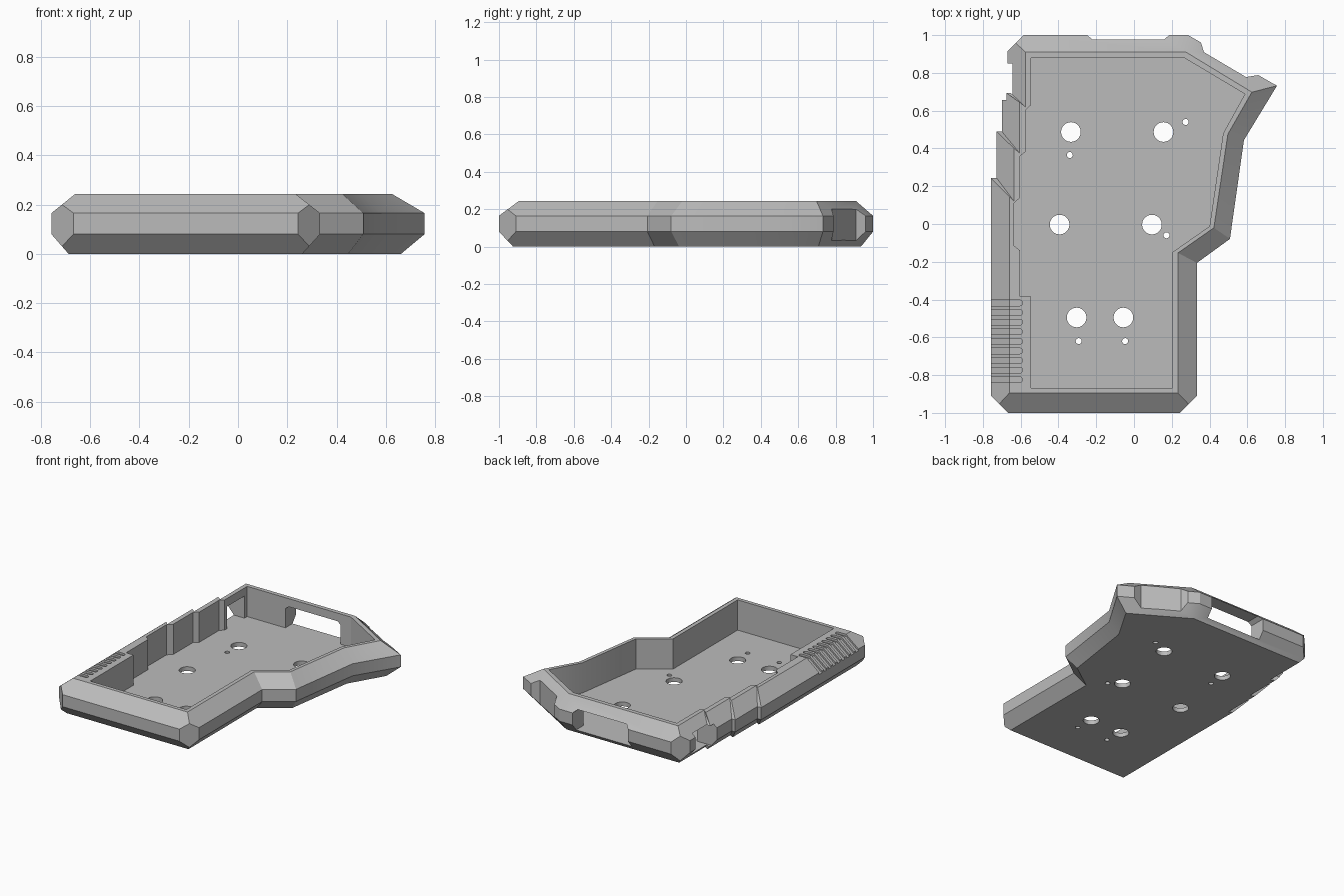
import bpy, bmesh, math
from mathutils import Vector

if "Cube" in bpy.data.objects:
    bpy.data.objects.remove(bpy.data.objects["Cube"], do_unlink=True)

HEIGHT, FLOOR = 0.243, 0.03

grey = bpy.data.materials.new("plain grey")
grey.use_nodes = True
colour = (0.5, 0.5, 0.5, 1)
grey.diffuse_color = colour
grey.node_tree.nodes["Principled BSDF"].inputs["Base Color"].default_value = colour


def finish(name, bm):
    bmesh.ops.recalc_face_normals(bm, faces=bm.faces)
    mesh = bpy.data.meshes.new(name)
    bm.to_mesh(mesh)
    bm.free()
    mesh.materials.append(grey)
    obj = bpy.data.objects.new(name, mesh)
    bpy.context.collection.objects.link(obj)
    return obj


def loft(bm, loops):
    """Skin closed loops of 3D points and cap both ends."""
    rings = [[bm.verts.new(p) for p in loop] for loop in loops]
    n = len(rings[0])
    for a, b in zip(rings, rings[1:]):
        for i in range(n):
            j = (i + 1) % n
            bm.faces.new((a[i], a[j], b[j], b[i]))
    bm.faces.new(rings[0][::-1])
    bm.faces.new(rings[-1])
    return rings


def prism(bm, outline, z0, z1):
    return loft(bm, [[(x, y, z) for x, y in outline] for z in (z0, z1)])


def circle(x, y, r, n=32):
    return [(x + r * math.cos(math.tau * i / n), y + r * math.sin(math.tau * i / n))
            for i in range(n)]


def carve(target, name, bm):
    cutter = finish(name, bm)
    cutter.hide_render = True
    mod = target.modifiers.new(name, 'BOOLEAN')
    mod.operation, mod.solver, mod.object = 'DIFFERENCE', 'EXACT', cutter
    bpy.context.view_layer.objects.active = target
    bpy.ops.object.modifier_apply(modifier=name)
    bpy.data.objects.remove(cutter, do_unlink=True)


# Shell: widest outline and the matching smaller rim outline
wide = [(-.757, -1), (.333, -1), (.333, -.206), (.508, -.079), (.582, .444),
        (.757, .732), (.286, 1), (-.67, 1), (-.67, .71), (-.70, .71),
        (-.70, .49), (-.727, .49), (-.727, .243), (-.757, .243)]
rim = [(-.66, -.895), (.233, -.895), (.233, -.153), (.423, -.02), (.497, .476),
       (.624, .698), (.275, .91), (-.575, .91), (-.575, .62), (-.605, .645),
       (-.605, .375), (-.635, .40), (-.635, .12), (-.66, .145)]


def level(t, z):
    return [(a + (c - a) * t, b + (d - b) * t, z) for (a, b), (c, d) in zip(wide, rim)]


bm = bmesh.new()
loft(bm, [level(.72, 0), level(0, .08), level(0, .165), level(1, HEIGHT)])

# Slice the three upright corners off
for point, normal in (((-.757, -.91), (-1, -1)), ((.333, -.91), (1, -1)),
                      ((-.67, .913), (-1, 1))):
    bmesh.ops.bisect_plane(bm, geom=bm.verts[:] + bm.edges[:] + bm.faces[:],
                           plane_co=(*point, 0), plane_no=(*normal, 0), clear_outer=True)
    bmesh.ops.holes_fill(bm, edges=[e for e in bm.edges if e.is_boundary])
shell = finish("case_shell", bm)

# Inner tray
cavity = [(-.545, -.868), (.205, -.868), (.205, -.148), (.40, -.012), (.472, .48),
          (.587, .688), (.265, .88), (-.545, .88), (-.545, .63), (-.572, .605),
          (-.572, .385), (-.603, .36), (-.603, .14), (-.635, .11), (-.635, -.115),
          (-.603, -.14), (-.603, -.385), (-.545, -.385)]
bm = bmesh.new()
prism(bm, cavity, FLOOR, .4)
carve(shell, "tray_cut", bm)

# Back port with clipped top corners, side port, and notch in the slanted wall
bm = bmesh.new()
port = [(-.247, FLOOR), (.185, FLOOR), (.185, .165), (.16, .186), (-.22, .186), (-.247, .165)]
loft(bm, [[(x, y, z) for x, z in port] for y in (.8, 1.1)])
prism(bm, [(-.8, .656), (-.5, .656), (-.5, .85), (-.8, .85)], FLOOR, .186)
prism(bm, [(.37, .91), (.593, .778), (.656, .788), (.78, .81), (.6, 1.1), (.33, 1.04),
           (.354, .963)], -.1, .4)
carve(shell, "port_cut", bm)

# Floor holes
bm = bmesh.new()
for x, y in ((-.334, .487), (.156, .487), (-.394, -.003), (.095, -.003),
             (-.304, -.495), (-.056, -.495)):
    prism(bm, circle(x, y, .052), -.1, .1)
for x, y in ((-.34, .365), (.273, .54), (.172, -.06), (-.293, -.62), (-.047, -.62)):
    prism(bm, circle(x, y, .016, 16), -.1, .1)
carve(shell, "hole_cut", bm)

# Grip grooves that follow the rim and its chamfer
bm = bmesh.new()
DEPTH, EDGE, R = .014, -.66, .015
for i in range(9):
    y = -.418 - i * .0508
    arc = [(-.605 + R * math.cos(a), y + R * math.sin(a))
           for a in (math.pi * (k / 8 - .5) for k in range(9))]
    prism(bm, [(-.85, y - R)] + arc + [(-.85, y + R)], 0, .4)
bmesh.ops.bisect_plane(bm, geom=bm.verts[:] + bm.edges[:] + bm.faces[:],
                       plane_co=(EDGE, 0, 0), plane_no=(1, 0, 0))
for v in bm.verts:
    if v.co.z < .1:
        v.co.z = HEIGHT - DEPTH - max(0, EDGE - v.co.x) * .8
carve(shell, "groove_cut", bm)

# Crisp edges, round holes
bpy.ops.object.select_all(action='DESELECT')
shell.select_set(True)
bpy.context.view_layer.objects.active = shell
bpy.ops.object.shade_smooth_by_angle(angle=math.radians(24))
